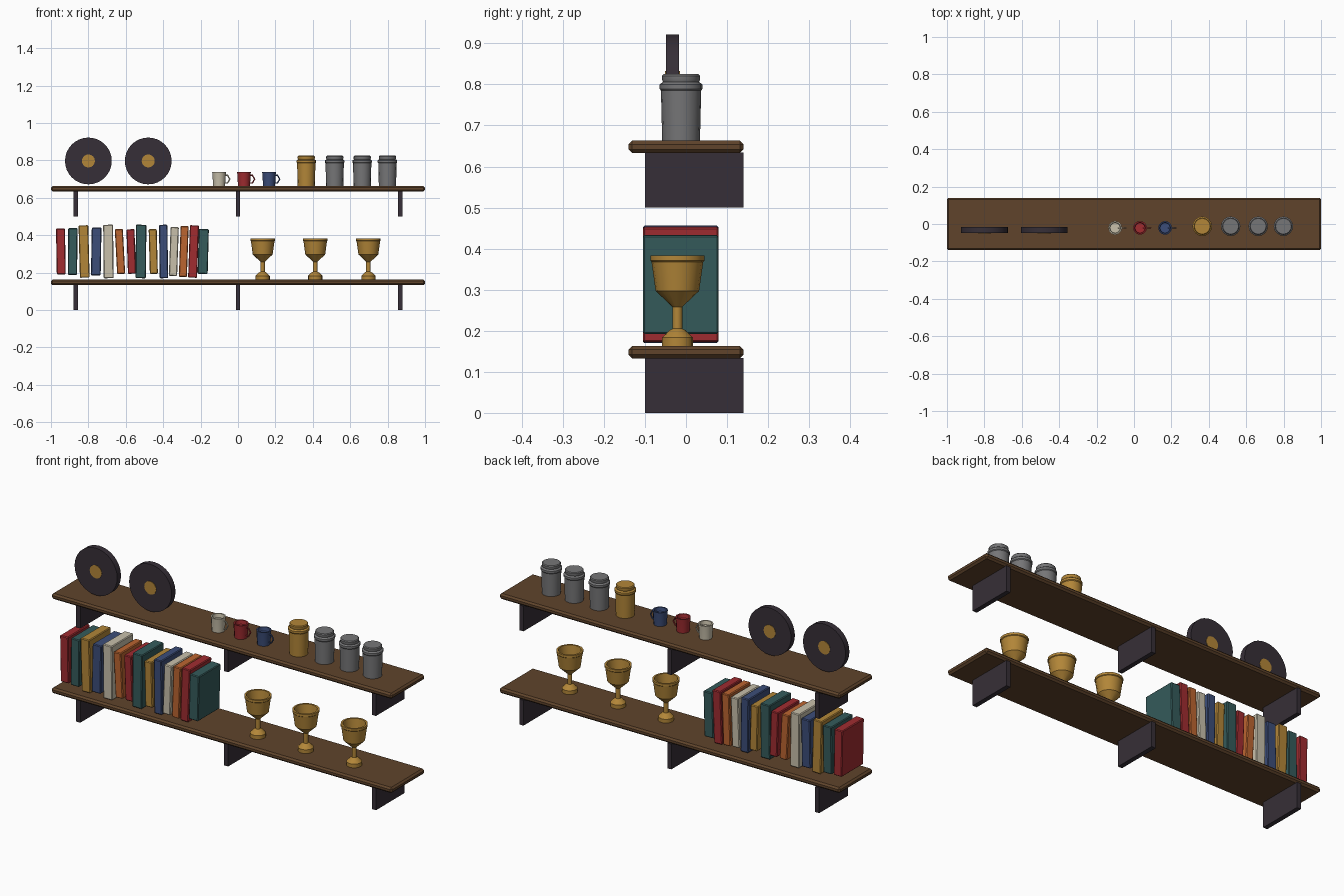
import bpy
import math

cube = bpy.data.objects.get("Cube")
if cube:
    bpy.data.objects.remove(cube, do_unlink=True)


def material(name, color):
    m = bpy.data.materials.new(name)
    m.use_nodes = True
    m.diffuse_color = (*color, 1)
    bsdf = next(n for n in m.node_tree.nodes if n.type == "BSDF_PRINCIPLED")
    bsdf.inputs["Base Color"].default_value = (*color, 1)
    return m


WOOD = material("brown wood", (0.115, 0.057, 0.024))
DARK = material("dark plum", (0.037, 0.028, 0.038))
GOLD = material("gold", (0.45, 0.24, 0.04))
GREY = material("grey", (0.18, 0.18, 0.185))
RED = material("red", (0.35, 0.025, 0.03))
TEAL = material("teal", (0.035, 0.105, 0.105))
BLUE = material("blue", (0.045, 0.075, 0.19))
CREAM = material("cream", (0.58, 0.53, 0.41))
ORANGE = material("orange", (0.5, 0.13, 0.03))


def finish(obj, name, mat, smooth=False):
    obj.name = name
    obj.data.materials.append(mat)
    if smooth:
        bpy.ops.object.shade_smooth_by_angle(angle=math.radians(30))
    return obj


def box(name, mat, center, size, bevel=0, tilt=0):
    bpy.ops.mesh.primitive_cube_add(size=1, location=center)
    obj = bpy.context.object
    obj.scale = size
    bpy.ops.object.transform_apply(location=False, rotation=False, scale=True)
    obj.rotation_euler.y = math.radians(tilt)
    if bevel:
        mod = obj.modifiers.new("soft edges", "BEVEL")
        mod.width = bevel
        mod.segments = 1
    return finish(obj, name, mat)


def disc(name, mat, center, radius, depth, sides):
    bpy.ops.mesh.primitive_cylinder_add(
        vertices=sides, radius=radius, depth=depth, location=center,
        rotation=(math.pi / 2, 0, 0))
    return finish(bpy.context.object, name, mat, True)


def lathe(name, mat, base, profile, sides=16):
    """Revolve (radius, height) points around z, capping both ends."""
    verts, faces = [], []
    for r, z in profile:
        for i in range(sides):
            a = math.tau * i / sides
            verts.append((r * math.cos(a), r * math.sin(a), z))
    for k in range(len(profile) - 1):
        for i in range(sides):
            j = (i + 1) % sides
            lo, hi = k * sides, (k + 1) * sides
            faces.append((lo + i, lo + j, hi + j, hi + i))
    faces.append(tuple(reversed(range(sides))))
    faces.append(tuple(range(len(verts) - sides, len(verts))))
    mesh = bpy.data.meshes.new(name)
    mesh.from_pydata(verts, [], faces)
    obj = bpy.data.objects.new(name, mesh)
    bpy.context.collection.objects.link(obj)
    obj.location = base
    bpy.ops.object.select_all(action="DESELECT")
    obj.select_set(True)
    bpy.context.view_layer.objects.active = obj
    return finish(obj, name, mat, True)


# Shelves, each on three brackets
for level, z in (("lower", 0), ("upper", 0.5)):
    box(level + "_shelf", WOOD, (0, 0, z + 0.148), (2, 0.28, 0.03), 0.009)
    for x in (-0.868, 0, 0.868):
        box(level + "_bracket", DARK, (x, 0.02, z + 0.067), (0.024, 0.24, 0.134))

# Books: colour, x, thickness, height, lean in degrees
books = [
    (RED, -0.947, 0.048, 0.245, -1), (TEAL, -0.884, 0.05, 0.25, 0.6),
    (GOLD, -0.823, 0.052, 0.28, -1.5), (BLUE, -0.758, 0.052, 0.255, 1),
    (CREAM, -0.693, 0.053, 0.286, -0.5), (ORANGE, -0.631, 0.043, 0.24, -3),
    (RED, -0.571, 0.043, 0.238, -2), (TEAL, -0.519, 0.056, 0.286, 0.5),
    (GOLD, -0.453, 0.043, 0.24, -1.5), (BLUE, -0.398, 0.045, 0.286, -0.7),
    (CREAM, -0.343, 0.044, 0.262, 2), (ORANGE, -0.29, 0.043, 0.272, 2),
    (RED, -0.238, 0.048, 0.28, 2), (TEAL, -0.186, 0.054, 0.24, 1.5)]
for mat, x, width, height, lean in books:
    box("book", mat, (x, -0.013, 0.313), (width, 0.184, height), 0.004, lean)

# Goblets
goblet = [(0.038, 0), (0.038, 0.02), (0.02, 0.038), (0.012, 0.042),
          (0.012, 0.095), (0.053, 0.134), (0.063, 0.205), (0.066, 0.208),
          (0.066, 0.22), (0.056, 0.22), (0.046, 0.14), (0.012, 0.125)]
for x in (0.132, 0.413, 0.697):
    lathe("goblet", GOLD, (x, -0.021, 0.163), goblet)

# Records with a label on both sides
for x in (-0.8, -0.48):
    disc("record", DARK, (x, -0.033, 0.797), 0.125, 0.032, 32)
    disc("record_label", GOLD, (x, -0.033, 0.797), 0.035, 0.036, 16)

# Mugs with faceted handles
mug = [(0.032, 0), (0.036, 0.068), (0.037, 0.075), (0.03, 0.075),
       (0.027, 0.055)]
for mat, x in ((CREAM, -0.101), (RED, 0.032), (BLUE, 0.166)):
    lathe("mug", mat, (x, -0.021, 0.663), mug, 12)
    bpy.ops.mesh.primitive_torus_add(
        major_segments=6, minor_segments=6, major_radius=0.024,
        minor_radius=0.004, location=(x + 0.033, -0.021, 0.7),
        rotation=(math.pi / 2, 0, 0))
    finish(bpy.context.object, "mug_handle", mat)

# Jars with a collar and a lid
jar = [(0.046, 0), (0.049, 0.122), (0.052, 0.126), (0.052, 0.137),
       (0.044, 0.143), (0.046, 0.148), (0.046, 0.158), (0.042, 0.162)]
for mat, x in ((GOLD, 0.365), (GREY, 0.517), (GREY, 0.664), (GREY, 0.799)):
    lathe("jar", mat, (x, -0.012, 0.663), jar)
